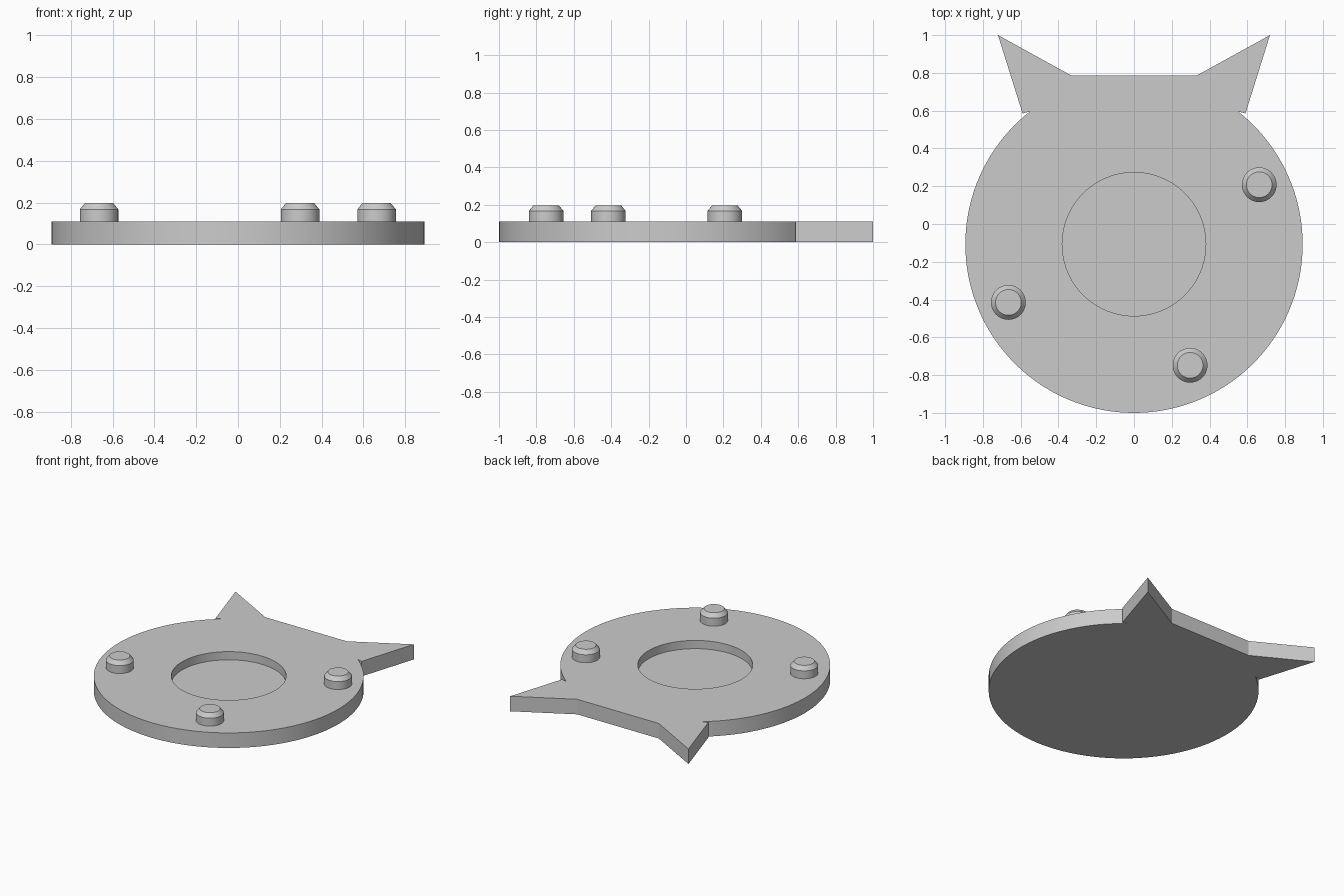
import bpy, bmesh, math

if "Cube" in bpy.data.objects:
    bpy.data.objects.remove(bpy.data.objects["Cube"])

CY, R = -0.107, 0.893          # disc centre and radius
TOP, FLOOR, HOLE = 0.11, 0.05, 0.38

grey = bpy.data.materials.new("plain_grey")
grey.diffuse_color = (0.6, 0.6, 0.6, 1)
grey.use_nodes = True
grey.node_tree.nodes["Principled BSDF"].inputs["Base Color"].default_value = grey.diffuse_color


def finish(bm, name, loc=(0, 0, 0)):
    bmesh.ops.recalc_face_normals(bm, faces=bm.faces)
    mesh = bpy.data.meshes.new(name)
    bm.to_mesh(mesh)
    bm.free()
    mesh.materials.append(grey)
    ob = bpy.data.objects.new(name, mesh)
    ob.location = loc
    bpy.context.collection.objects.link(ob)
    bpy.ops.object.select_all(action='DESELECT')
    ob.select_set(True)
    bpy.context.view_layer.objects.active = ob
    bpy.ops.object.shade_smooth_by_angle(angle=math.radians(25))
    return ob


def ring(bm, points, z):
    return [bm.verts.new((x, y, z)) for x, y in points]


def bridge(bm, a, b):
    for i in range(len(a)):
        j = (i + 1) % len(a)
        bm.faces.new((a[i], a[j], b[j], b[i]))


def circle(r, n, cy=0.0):
    return [(r * math.cos(2 * math.pi * i / n), cy + r * math.sin(2 * math.pi * i / n))
            for i in range(n)]


# Base plate: round outline that runs into two pointed ears
right_ear = [(0.59, 0.585), (0.72, 1.0), (0.33, 0.785)]
left_ear = [(-x, y) for x, y in reversed(right_ear)]
start = math.acos(0.55 / R)                       # where the ear meets the disc
sweep, n = math.pi + 2 * start, 110
arc = [(R * math.cos(math.pi - start + sweep * i / n),
        CY + R * math.sin(math.pi - start + sweep * i / n)) for i in range(n + 1)]
outline = arc + right_ear + left_ear

bm = bmesh.new()
bottom, top = ring(bm, outline, 0), ring(bm, outline, TOP)
rim, floor = (ring(bm, circle(HOLE, 96, CY), z) for z in (TOP, FLOOR))
bridge(bm, bottom, top)
bridge(bm, rim, floor)
bm.faces.new(bottom)
bm.faces.new(floor)
# Top face with the round recess left open
edges = [bm.edges.get((loop[i - 1], loop[i])) for loop in (top, rim) for i in range(len(loop))]
bmesh.ops.triangle_fill(bm, edges=edges, use_beauty=True)
finish(bm, "base_plate")

# Three chamfered pegs
profile = [(0.092, TOP - 0.01), (0.092, 0.168), (0.087, 0.174), (0.068, 0.197)]
for i, (x, y) in enumerate([(0.663, 0.208), (-0.665, -0.415), (0.297, -0.748)]):
    bm = bmesh.new()
    rings = [ring(bm, circle(r, 48), z) for r, z in profile]
    for a, b in zip(rings, rings[1:]):
        bridge(bm, a, b)
    bm.faces.new(rings[0])
    bm.faces.new(rings[-1])
    finish(bm, f"peg_{i + 1}", (x, y, 0))
